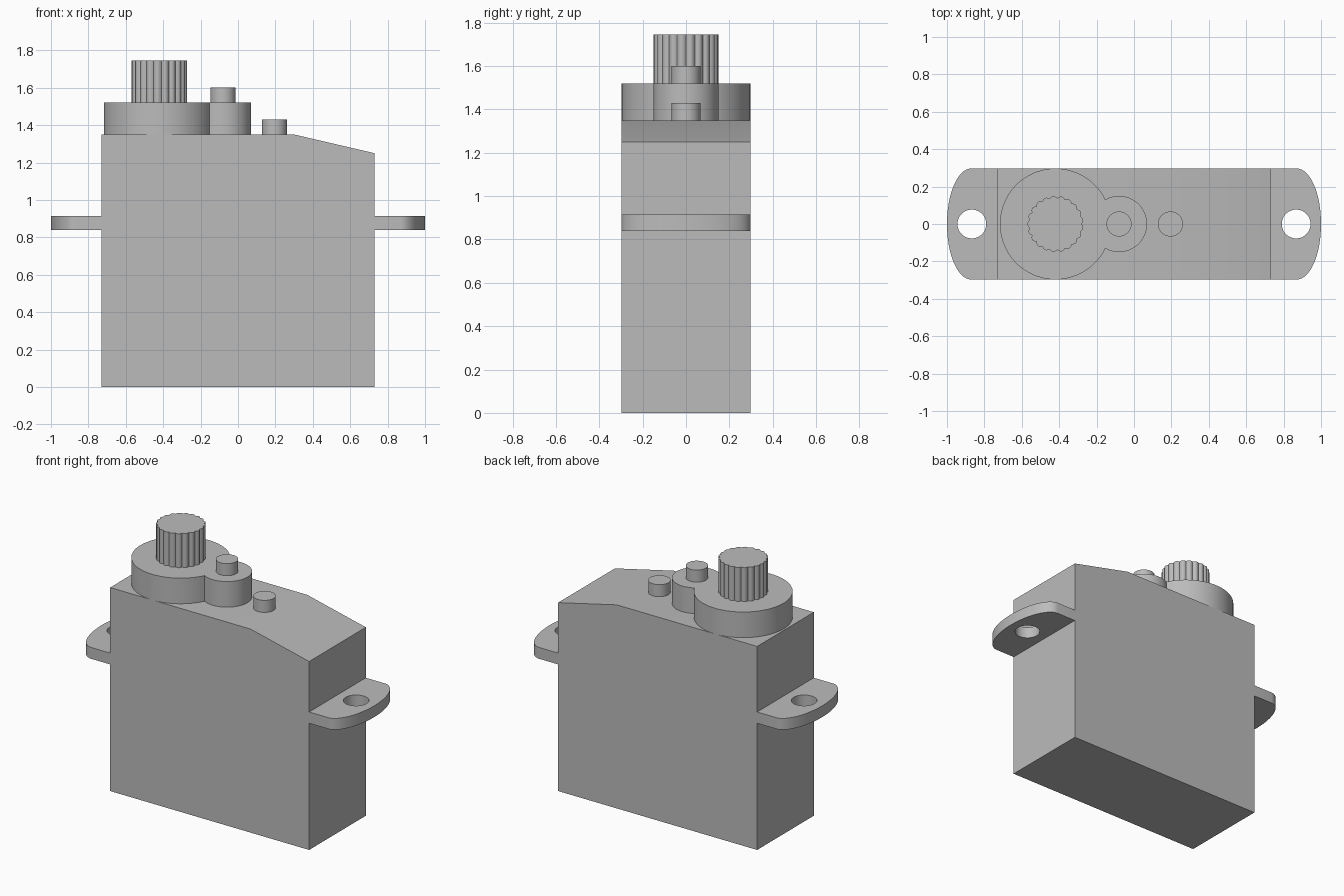
import bpy, bmesh
from math import sin, cos, pi, acos, radians

if "Cube" in bpy.data.objects:
    bpy.data.objects.remove(bpy.data.objects["Cube"])

GREY = (0.5, 0.5, 0.5, 1)
mat = bpy.data.materials.new("grey plastic")
mat.use_nodes = True
mat.diffuse_color = GREY
mat.node_tree.nodes["Principled BSDF"].inputs["Base Color"].default_value = GREY

HALF_X, HALF_Y = 0.73, 0.297
TOP = 1.35
SHAFT_X, IDLER_X = -0.42, -0.08


def arc(cx, rx, ry, start, end, n):
    """Points along an elliptical arc centred on the x axis."""
    return [(cx + rx * cos(start + (end - start) * i / n),
             ry * sin(start + (end - start) * i / n)) for i in range(n + 1)]


def circle(cx, r, n=48):
    return arc(cx, r, r, 0, 2 * pi, n)[:-1]


def prism(name, loops, low, high, upright=True):
    """Fill outline loops (later ones are holes) and extrude from low to high."""
    bm = bmesh.new()
    edges = []
    for loop in loops:
        vs = [bm.verts.new((a, b, low) if upright else (a, low, b)) for a, b in loop]
        edges += [bm.edges.new((vs[i - 1], vs[i])) for i in range(len(vs))]
    if len(loops) == 1:
        faces = [bm.faces.new(vs)]
    else:
        bmesh.ops.triangle_fill(bm, edges=edges, use_beauty=True)
        faces = bm.faces[:]
    result = bmesh.ops.extrude_face_region(bm, geom=faces, use_keep_orig=True)
    moved = [v for v in result["geom"] if isinstance(v, bmesh.types.BMVert)]
    step = high - low
    bmesh.ops.translate(bm, verts=moved, vec=(0, 0, step) if upright else (0, step, 0))
    bmesh.ops.recalc_face_normals(bm, faces=bm.faces)
    mesh = bpy.data.meshes.new(name)
    bm.to_mesh(mesh)
    bm.free()
    mesh.materials.append(mat)
    obj = bpy.data.objects.new(name, mesh)
    bpy.context.collection.objects.link(obj)
    parts.append(obj)


parts = []

# Case with a sloping shoulder
prism("case", [[(-HALF_X, 0), (HALF_X, 0), (HALF_X, 1.25), (0.3, TOP), (-HALF_X, TOP)]],
      -HALF_Y, HALF_Y, upright=False)

# Mounting ears with screw holes
for side, name in ((1, "left_mounting_ear"), (-1, "right_mounting_ear")):
    outline = [(HALF_X, -HALF_Y)] + arc(0.87, 0.13, HALF_Y, -pi / 2, pi / 2, 32) + [(HALF_X, HALF_Y)]
    loops = [[(side * x, y) for x, y in loop] for loop in (outline, circle(0.867, 0.077))]
    prism(name, loops, 0.84, 0.915)

# Gear housing: a large and a small round joined in one outline
R, r, d = HALF_Y, 0.15, IDLER_X - SHAFT_X
big = acos((d * d + R * R - r * r) / (2 * d * R))
small = pi - acos((d * d + r * r - R * R) / (2 * d * r))
housing = (arc(SHAFT_X, R, R, big, 2 * pi - big, 64)
           + arc(IDLER_X, r, r, -small, small, 40)[1:-1])
prism("gear_housing", [housing], TOP, 1.52)

# Splined output shaft
TEETH, STEPS = 21, 6
spline = []
for i in range(TEETH * STEPS):
    angle = 2 * pi * i / (TEETH * STEPS)
    radius = 0.139 + 0.011 * abs(sin(angle * TEETH / 2))
    spline.append((SHAFT_X + radius * cos(angle), radius * sin(angle)))
prism("output_spline", [spline], 1.52, 1.745)

# Axle pins
prism("tall_pin", [circle(IDLER_X, 0.067)], 1.52, 1.6)
prism("short_pin", [circle(0.195, 0.067)], TOP, 1.43)

# Smooth the round walls and keep the edges crisp
bpy.ops.object.select_all(action="DESELECT")
for obj in parts:
    obj.select_set(True)
bpy.context.view_layer.objects.active = parts[0]
bpy.ops.object.shade_smooth_by_angle(angle=radians(30))
